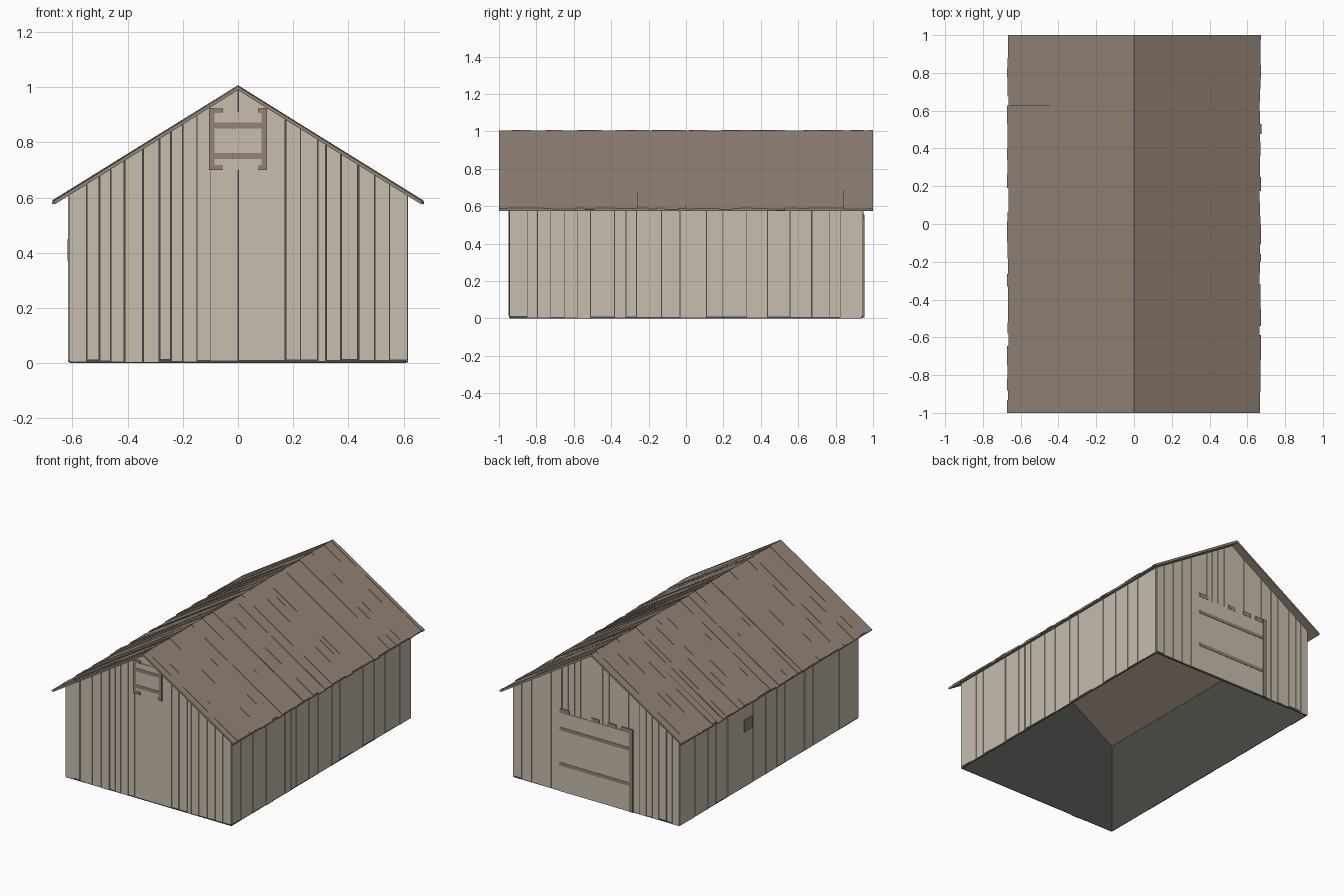
import bpy, bmesh, random
from mathutils import Vector

random.seed(4)
if "Cube" in bpy.data.objects:
    bpy.data.objects.remove(bpy.data.objects["Cube"])


def material(name, rgb):
    m = bpy.data.materials.new(name)
    m.use_nodes = True
    m.diffuse_color = (*rgb, 1)
    m.node_tree.nodes["Principled BSDF"].inputs["Base Color"].default_value = (*rgb, 1)
    return m


PALE = material("pale weathered wood", (0.57, 0.51, 0.42))
BROWN = material("brown wood", (0.29, 0.225, 0.18))
DARK = material("dark gap", (0.068, 0.07, 0.061))

HALF_X, HALF_Y = 0.609, 0.94       # dark lining behind the boards
SLOPE, RIDGE = 0.624, 0.99         # underside of the roof


def under_roof(x):
    return RIDGE - SLOPE * abs(x)


def board(bm, corners, offset):
    """Four corners swept along an offset into a solid board."""
    off = Vector(offset)
    a = [bm.verts.new(c) for c in corners]
    b = [bm.verts.new(Vector(c) + off) for c in corners]
    bm.faces.new(a)
    bm.faces.new(b[::-1])
    for i in range(4):
        j = (i + 1) % 4
        bm.faces.new((a[i], b[i], b[j], a[j]))


def finish(name, bm, mat):
    bmesh.ops.recalc_face_normals(bm, faces=bm.faces)
    mesh = bpy.data.meshes.new(name)
    bm.to_mesh(mesh)
    bm.free()
    mesh.materials.append(mat)
    bpy.context.collection.objects.link(bpy.data.objects.new(name, mesh))


def random_cuts(start, end, low, high):
    cuts = [start]
    while cuts[-1] < end - high:
        cuts.append(cuts[-1] + random.uniform(low, high))
    return cuts + [end]


def gable_board(bm, x0, x1, y, depth, z0=0.0):
    board(bm, [(x0, y, z0), (x1, y, z0), (x1, y, under_roof(x1)), (x0, y, under_roof(x0))],
          (0, depth, 0))


def panel(bm, side, x0, x1, z0, z1, depth):
    """Rectangle on the front (-1) or back (1) wall."""
    y = side * HALF_Y
    board(bm, [(x0, y, z0), (x1, y, z0), (x1, y, z1), (x0, y, z1)], (0, side * depth, 0))


# Dark lining, open at the bottom
bm = bmesh.new()
for s in (-1, 1):
    for x in (-HALF_X, HALF_X):
        gable_board(bm, 0, x, s * HALF_Y, -s * 0.003)
    x, z = s * HALF_X, under_roof(HALF_X)
    board(bm, [(x, -HALF_Y, 0), (x, HALF_Y, 0), (x, HALF_Y, z), (x, -HALF_Y, z)],
          (-s * 0.003, 0, 0))
finish("dark_lining", bm, DARK)

# Gable wall boards, cut along the roof slope
front_cuts = [-0.611, -0.55, -0.5, -0.463, -0.41, -0.345, -0.283, -0.243, -0.2, -0.147,
              -0.1, 0, 0.172, 0.228, 0.287, 0.32, 0.372, 0.437, 0.495, 0.55, 0.611]
back_cuts = random_cuts(-0.611, 0, 0.04, 0.08) + random_cuts(0, 0.611, 0.04, 0.08)[1:]
for name, side, cuts in (("front_wall_boards", -1, front_cuts), ("back_wall_boards", 1, back_cuts)):
    bm = bmesh.new()
    for a, b in zip(cuts, cuts[1:]):
        gap = random.choice((0.001, 0.001, 0.003))
        gable_board(bm, a + gap, b - gap, side * HALF_Y, side * random.uniform(0.004, 0.008),
                    random.uniform(0.002, 0.014))
    finish(name, bm, PALE)

# Long side wall boards
for name, s in (("left_wall_boards", 1), ("right_wall_boards", -1)):
    bm = bmesh.new()
    cuts = random_cuts(-0.943, 0.943, 0.05, 0.14)
    for a, b in zip(cuts, cuts[1:]):
        gap = random.choice((0.001, 0.001, 0.003))
        a, b, x = a + gap, b - gap, s * HALF_X
        z0, z1 = random.uniform(0.002, 0.012), under_roof(HALF_X)
        board(bm, [(x, a, z0), (x, b, z0), (x, b, z1), (x, a, z1)],
              (s * random.uniform(0.004, 0.007), 0, 0))
    finish(name, bm, PALE)

# Roof: thin deck under uneven boards
for name, s in (("left_roof", 1), ("right_roof", -1)):
    bm = bmesh.new()
    x = s * 0.665
    board(bm, [(0, -1, RIDGE), (x, -1, under_roof(x)), (x, 1, under_roof(x)), (0, 1, RIDGE)],
          (0, 0, 0.01))
    finish(name + "_deck", bm, BROWN)
    bm = bmesh.new()
    cuts = random_cuts(-1, 1, 0.035, 0.075)
    for a, b in zip(cuts, cuts[1:]):
        x = s * random.uniform(0.664, 0.674)
        lift = random.uniform(-0.003, 0.003)
        z0, z1 = RIDGE + 0.008, under_roof(x) + 0.008 + lift
        board(bm, [(0, a, z0), (x, a, z1), (x, b, z1), (0, b, z0)],
              (0, 0, random.uniform(0.005, 0.01)))
    finish(name + "_boards", bm, BROWN)

# Front loft hatch
bm = bmesh.new()
panel(bm, -1, -0.086, -0.021, 0.70, 0.91, 0.0095)
panel(bm, -1, -0.019, 0.086, 0.70, 0.91, 0.0095)
finish("hatch_panel", bm, PALE)
bm = bmesh.new()
for s in (-1, 1):
    panel(bm, -1, min(s * 0.085, s * 0.105), max(s * 0.085, s * 0.105), 0.70, 0.925, 0.013)
for z in (0.74, 0.85):
    panel(bm, -1, -0.085, 0.085, z, z + 0.022, 0.012)
for z in (0.70, 0.906):
    panel(bm, -1, -0.086, -0.055, z, z + 0.018, 0.0125)
    panel(bm, -1, 0.073, 0.086, z, z + 0.018, 0.0125)
finish("hatch_trim", bm, BROWN)

# Back door with rails, one visible post and a broken top rail
bm = bmesh.new()
panel(bm, 1, -0.25, 0.265, 0.004, 0.53, 0.0105)
finish("door_panel", bm, PALE)
bm = bmesh.new()
panel(bm, 1, -0.275, -0.248, 0.004, 0.555, 0.014)
for z in (0.175, 0.41):
    panel(bm, 1, -0.25, 0.265, z, z + 0.022, 0.013)
for x0, x1 in ((0.195, 0.265), (-0.025, 0.03), (-0.15, -0.09), (-0.25, -0.19)):
    panel(bm, 1, x0, x1, 0.527, 0.555, 0.012)
finish("door_trim", bm, BROWN)

# Small square hatch on the side wall
bm = bmesh.new()
x = -HALF_X
board(bm, [(x, 0.18, 0.37), (x, 0.27, 0.37), (x, 0.27, 0.45), (x, 0.18, 0.45)], (-0.0095, 0, 0))
finish("side_hatch", bm, BROWN)
